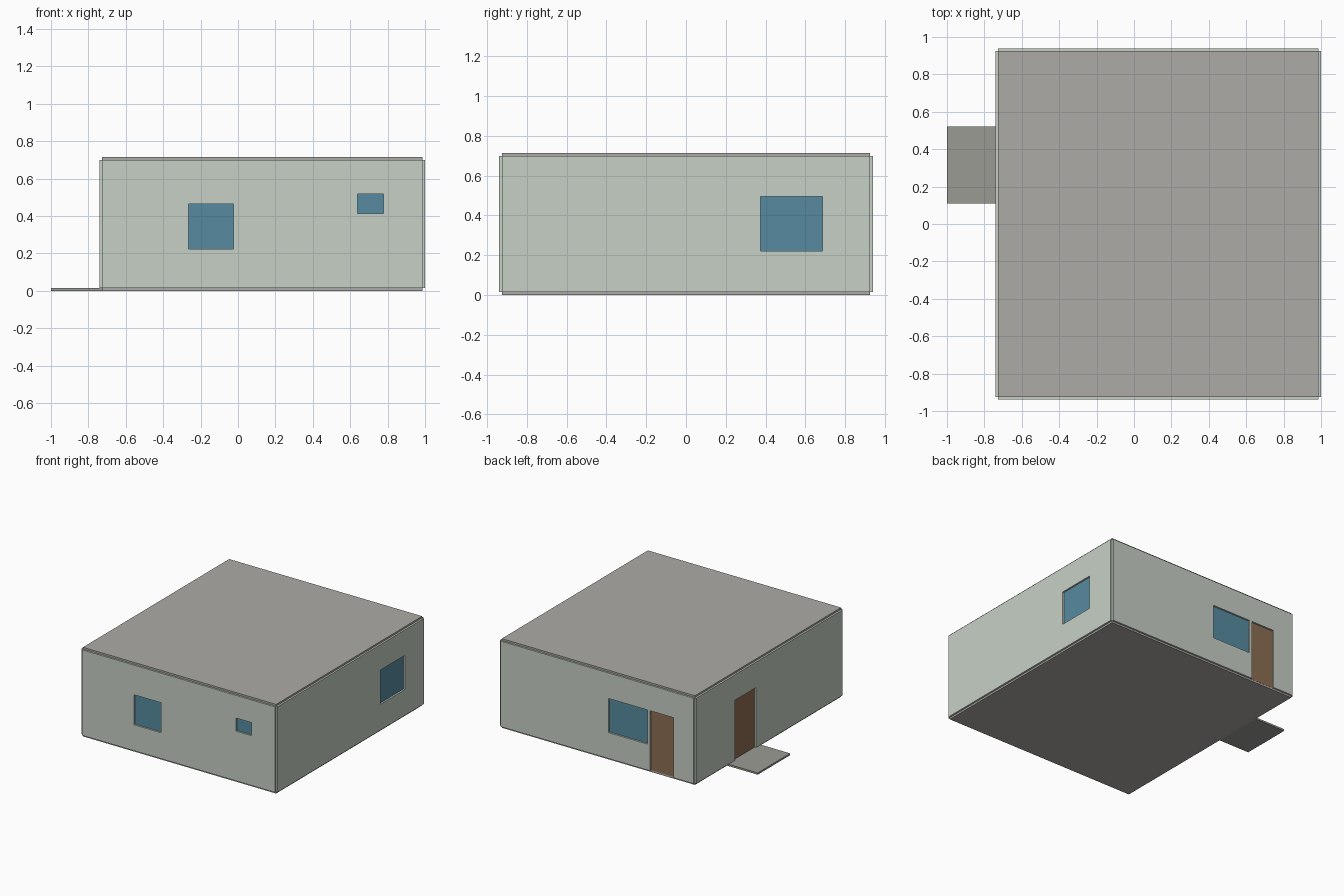
import bpy, bmesh
from mathutils import Vector

if "Cube" in bpy.data.objects:
    bpy.data.objects.remove(bpy.data.objects["Cube"])

T = 0.0145                      # slab thickness
X0, X1, Y = -0.7265, 0.9855, 0.925
Z0, Z1 = T, 0.70                # wall bottom and top


def material(name, rgb):
    m = bpy.data.materials.new(name)
    m.diffuse_color = (*rgb, 1)
    m.use_nodes = True
    m.node_tree.nodes["Principled BSDF"].inputs["Base Color"].default_value = m.diffuse_color
    return m


WALL = material("pale_green_wall", (0.57, 0.63, 0.56))
GLASS = material("blue_glass", (0.095, 0.26, 0.35))
WOOD = material("brown_door", (0.27, 0.155, 0.085))
ROOF = material("warm_grey", (0.42, 0.41, 0.39))
STONE = material("step_grey", (0.33, 0.33, 0.30))


def finish(name, bm, mat):
    bmesh.ops.recalc_face_normals(bm, faces=bm.faces) if mat is not WALL else None
    me = bpy.data.meshes.new(name)
    bm.to_mesh(me)
    bm.free()
    me.materials.append(mat)
    ob = bpy.data.objects.new(name, me)
    bpy.context.collection.objects.link(ob)
    return ob


def box(name, lo, hi, mat):
    bm = bmesh.new()
    bmesh.ops.create_cube(bm, size=1)
    lo, hi = Vector(lo), Vector(hi)
    for v in bm.verts:
        v.co = (lo + hi) / 2 + v.co * (hi - lo)
    return finish(name, bm, mat)


def wall(side, axis, plane, sign, u0, u1, openings):
    """Wall panel with openings (part, ua, ub, za, zb), each filled at the inner face."""
    def put(u, z, d=0.0):
        p = plane + sign * d
        return (p, u, z) if axis == 'x' else (u, p, z)

    us = sorted({u0, u1, *(o[1] for o in openings), *(o[2] for o in openings)})
    zs = sorted({Z0, Z1, *(o[3] for o in openings), *(o[4] for o in openings)})
    bm = bmesh.new()
    grid = [[bm.verts.new(put(u, z)) for z in zs] for u in us]
    for i in range(len(us) - 1):
        for j in range(len(zs) - 1):
            cu, cz = (us[i] + us[i + 1]) / 2, (zs[j] + zs[j + 1]) / 2
            if any(a < cu < b and c < cz < d for _, a, b, c, d in openings):
                continue
            f = bm.faces.new((grid[i][j], grid[i + 1][j],
                              grid[i + 1][j + 1], grid[i][j + 1]))
            f.normal_update()
            if f.normal['xyz'.index(axis)] * sign < 0:
                f.normal_flip()
    bmesh.ops.delete(bm, geom=[v for v in bm.verts if not v.link_faces], context='VERTS')
    ob = finish(side + "_wall", bm, WALL)
    mod = ob.modifiers.new("thickness", 'SOLIDIFY')
    mod.thickness, mod.offset = T, 1

    # glass or door leaf set flush with the inside of the opening
    for part, a, b, c, d in openings:
        p, q = put(a, c, -0.002), put(b, d, 0.001)
        box(f"{side}_{part}", [min(s) for s in zip(p, q)], [max(s) for s in zip(p, q)],
            WOOD if part == "door" else GLASS)


# floor, roof and entrance step
box("floor", (X0, -Y, 0), (X1, Y, T), ROOF)
box("roof", (X0, -Y, Z1), (X1, Y, Z1 + T), ROOF)
box("entrance_step", (-1, 0.11, 0), (X0, 0.52, T), STONE)

# four walls with their windows and doors
wall("front", 'y', -Y, -1, X0, X1, [("large_window", -0.265, -0.025, 0.222, 0.463),
                                    ("small_window", 0.64, 0.778, 0.413, 0.518)])
wall("right", 'x', X1, 1, -Y, Y, [("window", 0.375, 0.685, 0.222, 0.496)])
wall("back", 'y', Y, 1, X0, X1, [("window", -0.317, 0.028, 0.222, 0.496),
                                 ("door", -0.547, -0.34, Z0, 0.496)])
wall("left", 'x', X0, -1, -Y, Y, [("door", 0.17, 0.44, Z0, 0.496)])
